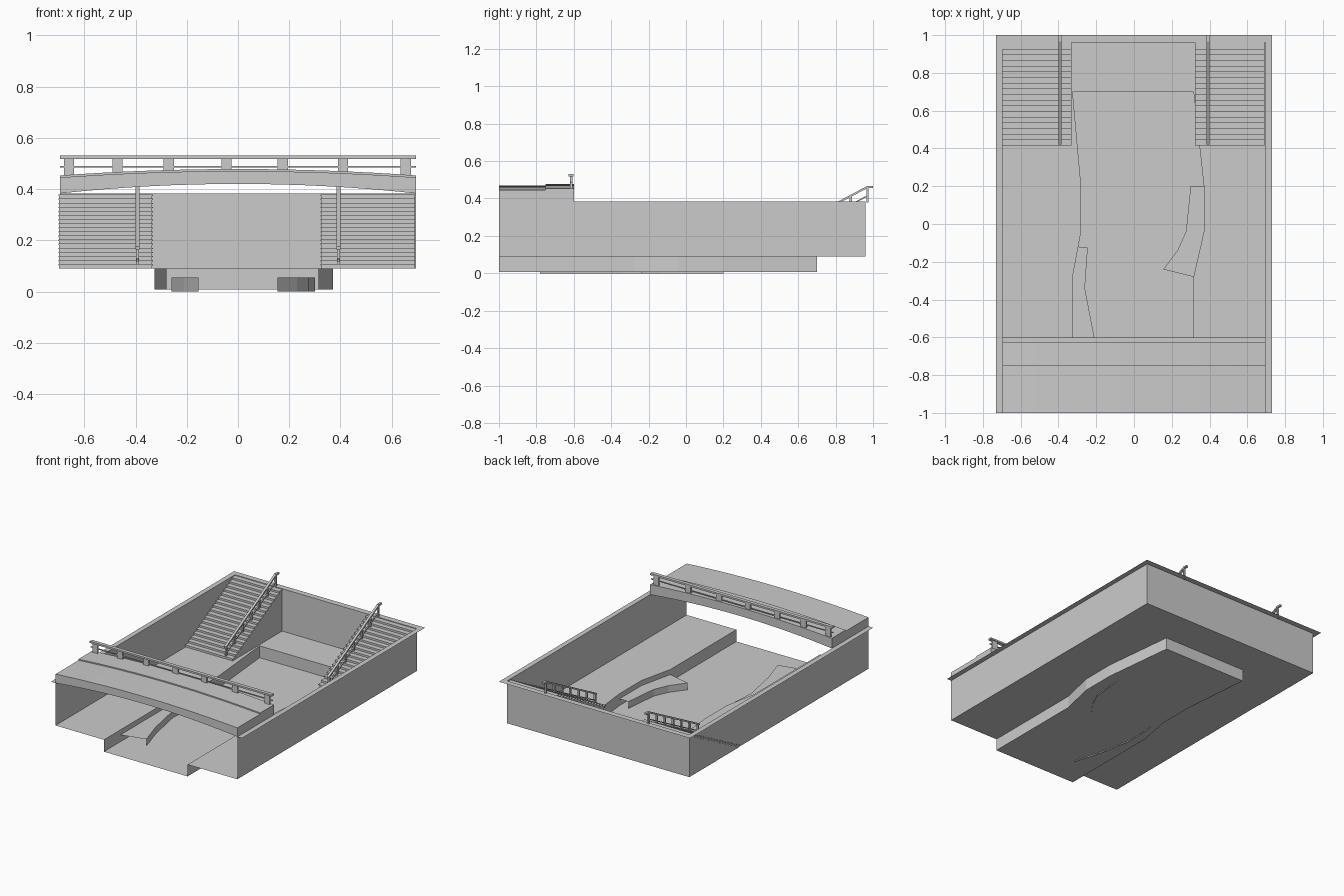
import bpy
import bmesh
from mathutils import Vector

cube = bpy.data.objects.get("Cube")
if cube:
    bpy.data.objects.remove(cube)

stone = bpy.data.materials.new("pale_grey_stone")
stone.use_nodes = True
GREY = (0.6, 0.6, 0.6, 1)
stone.diffuse_color = GREY
stone.node_tree.nodes["Principled BSDF"].inputs["Base Color"].default_value = GREY

FLOOR, RIM, BED = 0.09, 0.383, 0.008
SIDE, FRONT, BACK = 0.695, -1.0, 0.96


def finish(name, bm, solid=False):
    if solid:
        bmesh.ops.recalc_face_normals(bm, faces=bm.faces)
    mesh = bpy.data.meshes.new(name)
    bm.to_mesh(mesh)
    bm.free()
    mesh.materials.append(stone)
    obj = bpy.data.objects.new(name, mesh)
    bpy.context.collection.objects.link(obj)
    return obj


def face(bm, points):
    return bm.faces.new([bm.verts.new(p) for p in points])


def sheet(bm, outline, z):
    f = face(bm, [(x, y, z) for x, y in outline])
    f.normal_update()
    if f.normal.z < 0:
        f.normal_flip()


def curtain(bm, path, low, high):
    """Upright strip along a plan path."""
    for a, b in zip(path, path[1:]):
        face(bm, [(*a, low), (*b, low), (*b, high), (*a, high)])


def box(bm, low, high):
    made = bmesh.ops.create_cube(bm, size=1)["verts"]
    for v in made:
        v.co = [low[i] + (v.co[i] + 0.5) * (high[i] - low[i]) for i in range(3)]


def prism(bm, profile, shift):
    """Sweep a closed profile along a straight shift."""
    f = face(bm, profile)
    moved = bmesh.ops.extrude_face_region(bm, geom=[f], use_keep_orig=True)["geom"]
    bmesh.ops.translate(bm, vec=shift,
                        verts=[g for g in moved if isinstance(g, bmesh.types.BMVert)])


# Winding channel edges, from back to front
west = [(-0.325, 0.70), (-0.28, 0.2), (-0.28, -0.04), (-0.325, -0.28), (-0.325, FRONT)]
east = [(0.315, 0.70), (0.37, 0.2), (0.37, -0.04), (0.315, -0.28), (0.315, FRONT)]

# Basin walls, open at the front
bm = bmesh.new()
curtain(bm, [(SIDE, FRONT), (SIDE, BACK), (-SIDE, BACK), (-SIDE, FRONT)], FLOOR, RIM)
finish("basin_walls", bm)

# Rim around three sides
bm = bmesh.new()
for s in (-1, 1):
    sheet(bm, [(s * SIDE, FRONT), (s * 0.73, FRONT), (s * 0.73, 1), (s * SIDE, 1)], RIM)
sheet(bm, [(-SIDE, BACK), (SIDE, BACK), (SIDE, 1), (-SIDE, 1)], RIM)
finish("rim", bm)

# Bank floors beside and behind the channel
bm = bmesh.new()
for s, edge in ((-1, west), (1, east)):
    sheet(bm, edge + [(s * SIDE, FRONT), (s * SIDE, 0.70)], FLOOR)
sheet(bm, [(-SIDE, 0.70), (SIDE, 0.70), (SIDE, BACK), (-SIDE, BACK)], FLOOR)
finish("bank_floor", bm)

# Channel bed and banks
bm = bmesh.new()
sheet(bm, west + east[::-1], BED)
curtain(bm, west[::-1] + east, BED, FLOOR)
finish("channel", bm)

# Low ledges inside the channel
ledges = {
    "right_ledge": ([(-0.295, -0.12), (-0.245, -0.125), (-0.26, -0.34), (-0.21, -0.6),
                     (-0.155, -0.78)], [(-0.325, -0.82), (-0.325, -0.28)]),
    "left_ledge": ([(0.37, 0.2), (0.30, 0.2), (0.275, -0.04), (0.23, -0.14),
                    (0.155, -0.24)], [(0.315, -0.28), (0.37, -0.04)]),
}
for name, (edge, bank) in ledges.items():
    bm = bmesh.new()
    sheet(bm, edge + bank, 0.055)
    curtain(bm, edge[1:], 0, 0.055)
    finish(name, bm)

# Stairs with slightly overhanging treads
STEPS, START = 18, 0.42
RUN, RISE = (BACK - START) / STEPS, (RIM - 0.006 - FLOOR) / STEPS
for name, inner, outer in (("right_stairs", -0.335, -0.698), ("left_stairs", 0.325, 0.688)):
    lo, hi = min(inner, outer), max(inner, outer)
    bm = bmesh.new()
    profile = [(lo, START, FLOOR)]
    for i in range(STEPS):
        y, z = START + i * RUN, FLOOR + (i + 1) * RISE
        profile += [(lo, y, z), (lo, y + RUN, z)]
        box(bm, (lo - 0.003, y - 0.005, z - 0.004), (hi + 0.003, y + RUN, z + 0.001))
    profile.append((lo, BACK, FLOOR))
    prism(bm, profile, Vector((hi - lo, 0, 0)))
    finish(name, bm, True)

# Stair railings: sloped rails, level top end and posts
TOP = 0.97
SLOPE = RISE / RUN
for name, x in (("right_stair_railing", -0.392), ("left_stair_railing", 0.393)):
    bm = bmesh.new()
    for lift, thick, half in ((0.085, 0.012, 0.008), (0.04, 0.007, 0.004)):
        a, b = FLOOR + lift - 0.012, FLOOR + lift - 0.012 + SLOPE * (TOP - START)
        prism(bm, [(x - half, START, a), (x - half, TOP, b), (x - half, TOP, b + thick),
                   (x - half, START, a + thick)], Vector((2 * half, 0, 0)))
    end = FLOOR + 0.073 + SLOPE * (TOP - START)
    box(bm, (x - 0.008, TOP - 0.004, end), (x + 0.008, 1.0, end + 0.012))
    for i in range(7):
        y = START + 0.012 + i * (TOP - START - 0.012) / 6
        foot = FLOOR + SLOPE * (y - START)
        box(bm, (x - 0.006, y - 0.006, foot - 0.005), (x + 0.006, y + 0.006, foot + 0.078))
    finish(name, bm, True)


# Arched bridge: road and slightly raised walkway
def arch(x, end, middle):
    return middle - (middle - end) * (x / SIDE) ** 2


xs = [-SIDE + 2 * SIDE * i / 16 for i in range(17)]
for name, y0, y1, raised in (("bridge_road", FRONT, -0.75, 0), ("bridge_walkway", -0.75, -0.6, 0.008)):
    bm = bmesh.new()
    under = [(x, y0, arch(x, RIM, 0.42)) for x in xs]
    over = [(x, y0, arch(x, 0.445, 0.47) + raised) for x in reversed(xs)]
    prism(bm, under + over, Vector((0, y1 - y0, 0)))
    finish(name, bm, True)

# Bridge railing
bm = bmesh.new()
box(bm, (-SIDE, -0.627, 0.518), (SIDE, -0.602, 0.53))
box(bm, (-SIDE, -0.618, 0.484), (SIDE, -0.611, 0.490))
for x in (-0.66, -0.47, -0.27, -0.045, 0.175, 0.41, 0.655):
    box(bm, (x - 0.02, -0.62, arch(x, 0.445, 0.47)), (x + 0.02, -0.608, 0.52))
finish("bridge_railing", bm, True)
